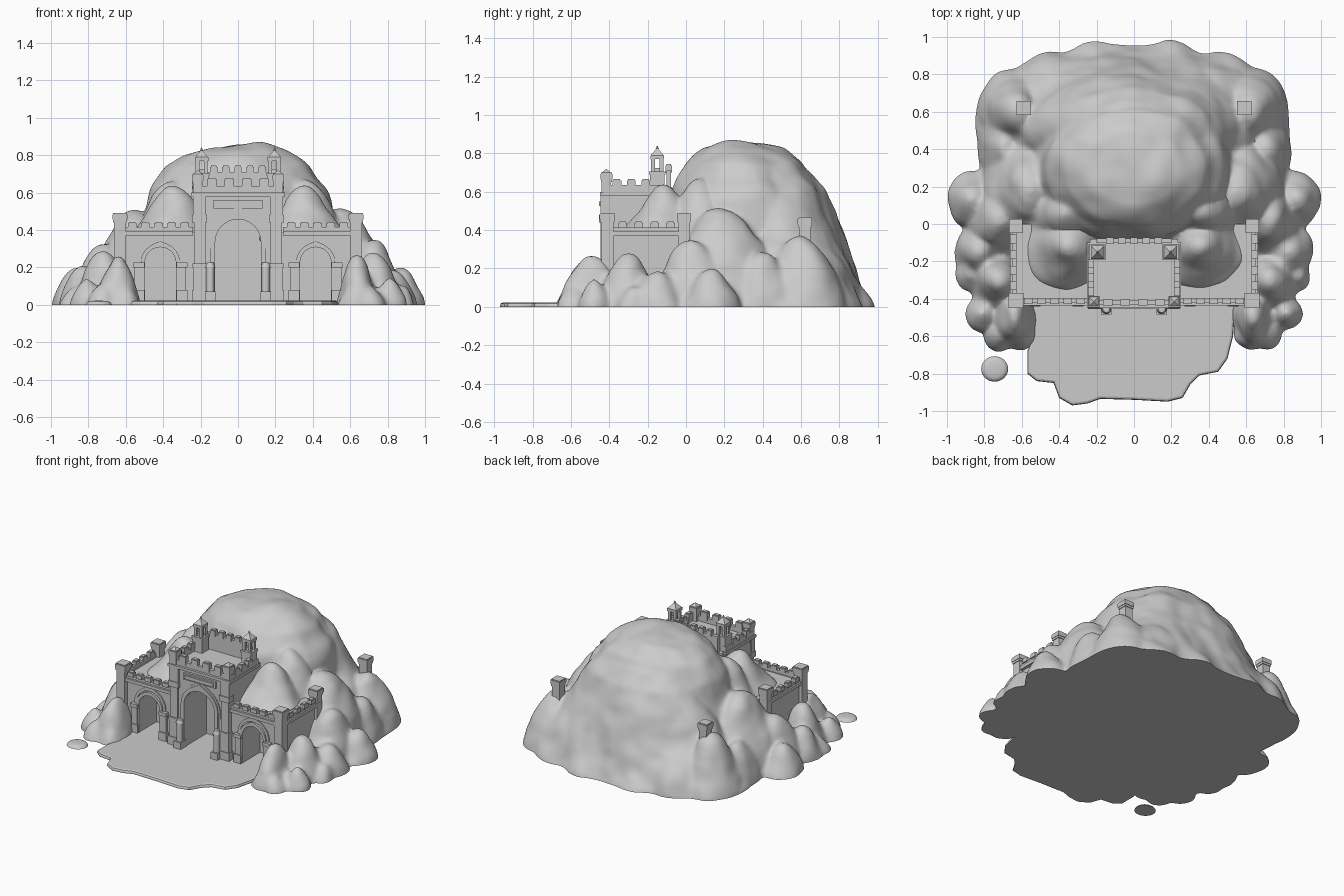
import bpy, bmesh, math
from mathutils import Matrix, Vector, noise

if "Cube" in bpy.data.objects:
    bpy.data.objects.remove(bpy.data.objects["Cube"])


def finish(name, bm, smooth=False):
    bmesh.ops.recalc_face_normals(bm, faces=bm.faces)
    me = bpy.data.meshes.new(name)
    bm.to_mesh(me)
    bm.free()
    if smooth:
        me.shade_smooth()
    ob = bpy.data.objects.new(name, me)
    bpy.context.collection.objects.link(ob)
    return ob


def box(bm, cx, cy, sx, sy, z0, z1):
    m = Matrix.Translation((cx, cy, (z0 + z1) / 2)) @ Matrix.Diagonal((sx, sy, z1 - z0, 1))
    bmesh.ops.create_cube(bm, size=1, matrix=m)


def cone(bm, cx, cy, r0, r1, z0, z1, n=16, turn=0):
    m = Matrix.Translation((cx, cy, (z0 + z1) / 2)) @ Matrix.Rotation(turn, 4, 'Z')
    bmesh.ops.create_cone(bm, cap_ends=True, segments=n, radius1=r0, radius2=r1, depth=z1 - z0, matrix=m)


def prism(bm, pts, offset):
    f = bm.faces.new([bm.verts.new(p) for p in pts])
    new = bmesh.ops.extrude_face_region(bm, geom=[f])['geom']
    bmesh.ops.translate(bm, vec=offset, verts=[v for v in new if isinstance(v, bmesh.types.BMVert)])


def arch_pts(cx, r, spring, y, base=0.0, point=0.0):
    pts = [(cx - r, y, base)]
    for i in range(21):
        a = math.pi * (1 - i / 20)
        tip = point * max(0, 1 - abs(i - 10) / 4) ** 2
        pts.append((cx + r * math.cos(a), y, spring + r * math.sin(a) + tip))
    return pts + [(cx + r, y, base)]


def arch_band(bm, cx, r0, r1, spring, y0, y1, base, point=0.0):
    a, b = arch_pts(cx, r0, spring, y0, base), arch_pts(cx, r1, spring, y0, base, point)
    rings = [[bm.verts.new((p[0], y, p[2])) for p in pts] for pts, y in ((a, y0), (b, y0), (b, y1), (a, y1))]
    for k in range(4):
        p, q = rings[k], rings[(k + 1) % 4]
        for i in range(len(p) - 1):
            bm.faces.new((p[i], p[i + 1], q[i + 1], q[i]))
    for i in (0, -1):
        bm.faces.new([r[i] for r in rings])


def merlons(bm, p, q, n, z0, z1, length=0.05, thick=0.034):
    p, q = Vector(p), Vector(q)
    along_x = abs(q.x - p.x) > abs(q.y - p.y)
    for i in range(n):
        c = p.lerp(q, i / (n - 1))
        sx, sy = (length, thick) if along_x else (thick, length)
        box(bm, c.x, c.y, sx, sy, z0, z1)
        box(bm, c.x, c.y, sx * 0.75, sy * 0.75, z1, z1 + 0.006)


# Rock mass: overlapping lobes fused into one surface
ROUND = [(1, 0), (0.95, 0.28), (0.9, 0.5), (0.8, 0.72), (0.66, 0.87), (0.45, 0.96), (0.25, 0.995)]
PEAK = [(1, 0), (0.9, 0.22), (0.75, 0.45), (0.55, 0.7), (0.36, 0.88), (0.18, 0.97)]
SLOPE = [(1, 0), (0.78, 0.22), (0.55, 0.48), (0.35, 0.75), (0.2, 0.92), (0.1, 0.98)]
FLARE = [(1, 0), (0.86, 0.2), (0.75, 0.36), (0.62, 0.58), (0.48, 0.82), (0.3, 0.95)]


def lobe(bm, x, y, rx, ry, h, prof=PEAK, z0=0.0, drop=0.06, n=32):
    rows = [(1, -drop)] + [(d, z * h) for d, z in prof]
    rings = []
    for d, z in rows:
        rings.append([bm.verts.new((x + rx * d * math.cos(2 * math.pi * i / n),
                                    y + ry * d * math.sin(2 * math.pi * i / n), z0 + z)) for i in range(n)])
    for p, q in zip(rings, rings[1:]):
        for i in range(n):
            j = (i + 1) % n
            bm.faces.new((p[i], p[j], q[j], q[i]))
    top = bm.verts.new((x, y, z0 + h))
    for i in range(n):
        bm.faces.new((rings[-1][i], rings[-1][(i + 1) % n], top))
    bm.faces.new(rings[0][::-1])


bm = bmesh.new()
lobe(bm, 0, 0.3, 0.58, 0.46, 0.855, ROUND)
lobe(bm, 0, 0.5, 0.84, 0.47, 0.74, FLARE)
lobe(bm, 0, 0.42, 0.74, 0.46, 0.6, FLARE)
FOOT = [(0.55, 0.18, 0.29, 0.36, 0.5), (0.62, 0.6, 0.2, 0.23, 0.38), (0.4, 0.64, 0.32, 0.28, 0.34),
        (0.87, 0.13, 0.135, 0.15, 0.2), (0.72, 0.02, 0.18, 0.22, 0.34), (0.82, -0.15, 0.14, 0.15, 0.2),
        (0.73, -0.3, 0.15, 0.17, 0.28), (0.81, -0.48, 0.09, 0.09, 0.15), (0.64, -0.49, 0.11, 0.17, 0.27),
        (0.71, -0.58, 0.08, 0.09, 0.1), (0.88, -0.27, 0.07, 0.09, 0.1), (0.2, 0.84, 0.16, 0.14, 0.13),
        (0.7, 0.4, 0.14, 0.2, 0.28), (0.61, -0.6, 0.08, 0.08, 0.1)]
for s in (-1, 1):
    for x, y, rx, ry, h in FOOT:
        lobe(bm, s * x, y, rx, ry, h)
    # rock cones rising from the wing roofs
    lobe(bm, s * 0.35, -0.12, 0.24, 0.23, 0.27, SLOPE, z0=0.37, drop=0.03)
    lobe(bm, s * 0.36, 0.06, 0.22, 0.2, 0.3, SLOPE, z0=0.37, drop=0.03)
rock = finish("rock_mountain", bm)
m = rock.modifiers.new("fuse", 'REMESH')
m.mode, m.voxel_size = 'VOXEL', 0.015
m = rock.modifiers.new("soften", 'SMOOTH')
m.factor, m.iterations = 0.5, 14
bm = bmesh.new()
bm.from_object(rock, bpy.context.evaluated_depsgraph_get())
bpy.data.objects.remove(rock)
bm.normal_update()
shift = []
for v in bm.verts:
    c = v.co
    shift.append(v.normal * (0.004 + 0.028 * noise.noise(c * 4.5) + 0.008 * noise.noise(c * 9)))
for v, d in zip(bm.verts, shift):
    v.co += d
cut = bmesh.ops.bisect_plane(bm, geom=bm.verts[:] + bm.edges[:] + bm.faces[:], plane_co=(0, 0, 0),
                             plane_no=(0, 0, 1), clear_inner=True)
bmesh.ops.triangle_fill(bm, use_beauty=True, edges=[e for e in cut['geom_cut'] if isinstance(e, bmesh.types.BMEdge)])
rock = finish("rock_mountain", bm, True)
for f in rock.data.polygons:
    if f.normal.z < -0.95 and f.center.z < 0.001:
        f.use_smooth = False

# Plaza in front of the gate and a loose flat stone
bm = bmesh.new()
edge = [(-0.56, -0.15), (-0.54, -0.6), (-0.57, -0.68), (-0.57, -0.8), (-0.52, -0.84), (-0.43, -0.85), (-0.4, -0.93),
        (-0.33, -0.97), (-0.25, -0.96), (-0.18, -0.935), (0, -0.94), (0.18, -0.95), (0.26, -0.93), (0.3, -0.86),
        (0.35, -0.81), (0.45, -0.79), (0.5, -0.72), (0.53, -0.6), (0.56, -0.15)]
prism(bm, [(x, y, 0) for x, y in edge], (0, 0, 0.022))
bmesh.ops.bevel(bm, geom=[e for e in bm.edges if all(v.co.z > 0.01 for v in e.verts)], offset=0.014,
                segments=2, affect='EDGES', profile=0.5)
finish("plaza", bm)
bm = bmesh.new()
lobe(bm, -0.745, -0.775, 0.072, 0.068, 0.022, ROUND, drop=0)
finish("loose_stone", bm, True)

# Arch cutters
bm = bmesh.new()
prism(bm, arch_pts(0, 0.125, 0.335, -0.6, 0.02), (0, 0.42, 0))
for s in (-1, 1):
    prism(bm, arch_pts(s * 0.415, 0.085, 0.225, -0.6, 0.02), (0, 0.38, 0))
cutter = finish("arch_cutter", bm)
cutter.hide_render = True


def carve(ob):
    md = ob.modifiers.new("arches", 'BOOLEAN')
    md.operation, md.solver, md.object = 'DIFFERENCE', 'EXACT', cutter
    bpy.context.view_layer.objects.active = ob
    bpy.ops.object.modifier_apply(modifier=md.name)


# Castle bodies with the arches cut in
bm = bmesh.new()
box(bm, 0, -0.255, 0.47, 0.35, 0, 0.595)
carve(finish("gatehouse", bm))
for s, side in ((-1, "left"), (1, "right")):
    bm = bmesh.new()
    box(bm, s * 0.435, -0.205, 0.41, 0.41, 0, 0.39)
    carve(finish(side + "_wing", bm))
bpy.data.objects.remove(cutter)

# Arch mouldings and the blank panel over the gate
bm = bmesh.new()
arch_band(bm, 0, 0.122, 0.148, 0.335, -0.445, -0.42, 0.02, 0.025)
arch_band(bm, 0, 0.148, 0.162, 0.335, -0.437, -0.42, 0.3, 0.03)
for s in (-1, 1):
    arch_band(bm, s * 0.415, 0.083, 0.105, 0.225, -0.425, -0.4, 0.02, 0.01)
    arch_band(bm, s * 0.415, 0.105, 0.125, 0.235, -0.418, -0.4, 0.2, 0.012)
finish("arch_mouldings", bm)
bm = bmesh.new()
box(bm, 0, -0.435, 0.26, 0.02, 0.515, 0.56)
box(bm, 0, -0.44, 0.23, 0.025, 0.525, 0.55)
finish("gate_panel", bm)

# Pilasters and columns on the facade
bm = bmesh.new()
for s in (-1, 1):
    for w, d, z0, z1 in ((0.08, 0.06, 0, 0.08), (0.068, 0.05, 0.08, 0.2), (0.076, 0.058, 0.2, 0.22),
                         (0.06, 0.04, 0.22, 0.44), (0.08, 0.055, 0.44, 0.48), (0.07, 0.04, 0.48, 0.585)):
        box(bm, s * 0.205, -0.425, w, d, z0, z1)
    box(bm, s * 0.148, -0.45, 0.056, 0.07, 0, 0.07)
    cone(bm, s * 0.148, -0.455, 0.022, 0.022, 0.07, 0.2)
    cone(bm, s * 0.148, -0.455, 0.027, 0.018, 0.2, 0.225)
    for x in (0.3, 0.53):
        box(bm, s * x, -0.415, 0.06, 0.05, 0, 0.08)
        box(bm, s * x, -0.412, 0.045, 0.036, 0.08, 0.2)
        box(bm, s * x, -0.415, 0.058, 0.048, 0.2, 0.225)
finish("facade_columns", bm)

# Ledges and parapets
bm = bmesh.new()
box(bm, 0, -0.432, 0.5, 0.035, 0.58, 0.6)
box(bm, 0, -0.42, 0.46, 0.025, 0.6, 0.635)
box(bm, 0, -0.09, 0.4, 0.025, 0.59, 0.71)
for s in (-1, 1):
    box(bm, s * 0.235, -0.27, 0.03, 0.34, 0.58, 0.6)
    box(bm, s * 0.23, -0.27, 0.025, 0.32, 0.6, 0.635)
    box(bm, s * 0.44, -0.415, 0.4, 0.04, 0.37, 0.393)
    box(bm, s * 0.44, -0.41, 0.4, 0.022, 0.385, 0.415)
    box(bm, s * 0.642, -0.205, 0.04, 0.41, 0.37, 0.393)
    box(bm, s * 0.64, -0.205, 0.022, 0.4, 0.385, 0.415)
finish("parapets", bm)

# Battlements
bm = bmesh.new()
merlons(bm, (-0.14, -0.42, 0), (0.14, -0.42, 0), 4, 0.615, 0.672, 0.052)
merlons(bm, (-0.13, -0.09, 0), (0.13, -0.09, 0), 5, 0.7, 0.738, 0.04)
for s in (-1, 1):
    merlons(bm, (s * 0.23, -0.36, 0), (s * 0.23, -0.21, 0), 3, 0.62, 0.66, 0.045)
    merlons(bm, (s * 0.285, -0.412, 0), (s * 0.565, -0.412, 0), 5, 0.41, 0.438, 0.046)
    merlons(bm, (s * 0.645, -0.33, 0), (s * 0.645, -0.08, 0), 4, 0.41, 0.438, 0.046)
finish("battlements", bm)


def post(bm, x, y, z0, z1, w):
    for k, a, b in ((0.8, z0, z1 - 0.05), (0.92, z1 - 0.05, z1 - 0.035), (1, z1 - 0.035, z1 - 0.006), (0.9, z1 - 0.006, z1)):
        box(bm, x, y, w * k, w * k, a, b)


# Corner posts of the wings and gatehouse, and the rear lookout posts
bm = bmesh.new()
for s in (-1, 1):
    post(bm, s * 0.632, -0.41, 0, 0.49, 0.08)
    post(bm, s * 0.632, -0.01, 0.1, 0.49, 0.074)
    post(bm, s * 0.215, -0.415, 0.56, 0.7, 0.062)
    cone(bm, s * 0.215, -0.415, 0.035, 0, 0.7, 0.72, 4, math.pi / 4)
    post(bm, s * 0.59, 0.62, 0.25, 0.465, 0.076)
finish("corner_posts", bm)

# Lantern turrets with pointed caps
bm = bmesh.new()
for s in (-1, 1):
    x, y = s * 0.195, -0.15
    box(bm, x, y, 0.075, 0.075, 0.58, 0.69)
    box(bm, x, y, 0.085, 0.085, 0.69, 0.705)
    for dx, dy in ((-1, -1), (-1, 1), (1, -1), (1, 1)):
        box(bm, x + dx * 0.022, y + dy * 0.022, 0.02, 0.02, 0.705, 0.77)
    box(bm, x, y, 0.036, 0.036, 0.705, 0.725)
    box(bm, x, y, 0.072, 0.072, 0.77, 0.79)
    cone(bm, x, y, 0.048, 0.006, 0.79, 0.825, 4, math.pi / 4)
    cone(bm, x, y, 0.009, 0.002, 0.822, 0.84, 8)
finish("lantern_turrets", bm)
